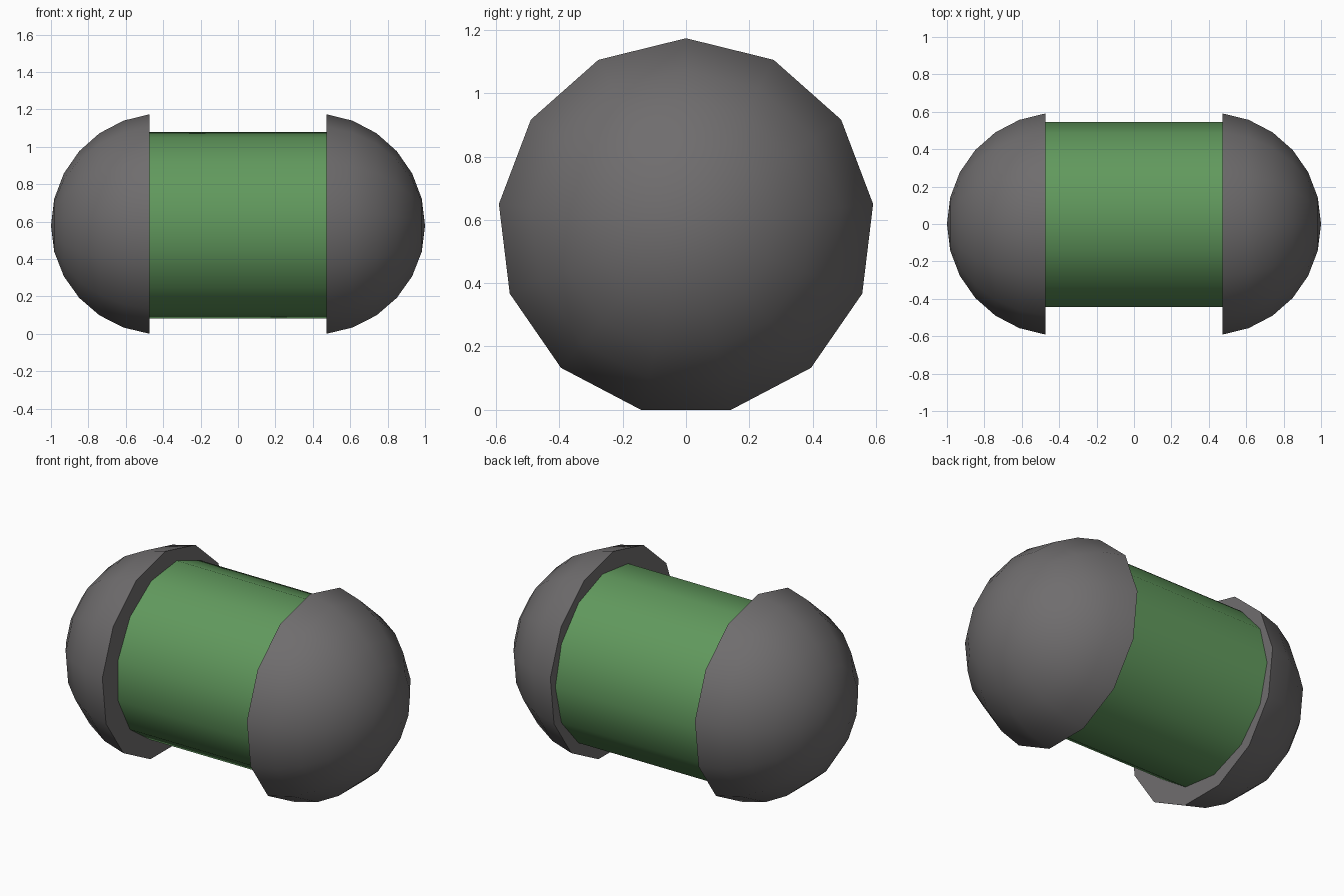
import bpy, bmesh
from math import sin, cos, pi
from mathutils import Vector

if "Cube" in bpy.data.objects:
    bpy.data.objects.remove(bpy.data.objects["Cube"])

SIDES = 13
R = 0.6                               # dome sphere radius
DOME_X = 0.4                          # dome sphere centre
CZ = R * sin(6 * pi / 13) * cos(pi / 13)   # axis height, rim flat rests on z = 0
RIM_X = DOME_X + R * cos(6 * pi / 13)


def lathe(name, profile, centre, start, material):
    """Spin (x, radius) points about the x axis, first vertices toward start."""
    bm = bmesh.new()
    verts = [bm.verts.new(Vector((x, 0, 0)) + start * r) for x, r in profile]
    edges = [bm.edges.new(pair) for pair in zip(verts, verts[1:])]
    bmesh.ops.spin(bm, geom=verts + edges, cent=(0, 0, 0), axis=(1, 0, 0),
                   angle=2 * pi, steps=SIDES)
    bmesh.ops.remove_doubles(bm, verts=bm.verts, dist=1e-4)
    bmesh.ops.recalc_face_normals(bm, faces=bm.faces)
    mesh = bpy.data.meshes.new(name)
    bm.to_mesh(mesh)
    bm.free()
    mesh.materials.append(material)
    obj = bpy.data.objects.new(name, mesh)
    obj.location = centre
    bpy.context.collection.objects.link(obj)
    bpy.ops.object.select_all(action='DESELECT')
    obj.select_set(True)
    bpy.context.view_layer.objects.active = obj
    bpy.ops.object.shade_smooth_by_angle(angle=0.6)
    return obj


def paint(name, rgb):
    mat = bpy.data.materials.new(name)
    mat.diffuse_color = (*rgb, 1)
    mat.use_nodes = True
    mat.node_tree.nodes["Principled BSDF"].inputs["Base Color"].default_value = mat.diffuse_color
    return mat


green = paint("green", (0.12, 0.32, 0.11))
dark_grey = paint("dark_grey", (0.160, 0.153, 0.156))

# End domes: six rings of a 13-ring sphere, closed by a flat cap
for name, side in (("left_dome", -1), ("right_dome", 1)):
    arc = [(side * (DOME_X + R * cos(i * pi / 13)), R * sin(i * pi / 13))
           for i in range(7)]
    lathe(name, arc + [(side * RIM_X, 0)], (0, 0, CZ), Vector((0, 0, 1)), dark_grey)

# Middle barrel: slightly offset toward the back, a corner facing +y
lathe("barrel", [(-RIM_X, 0), (-RIM_X, 0.502), (RIM_X, 0.502), (RIM_X, 0)],
      (0, 0.043, CZ + 0.002), Vector((0, 1, 0)), green)
